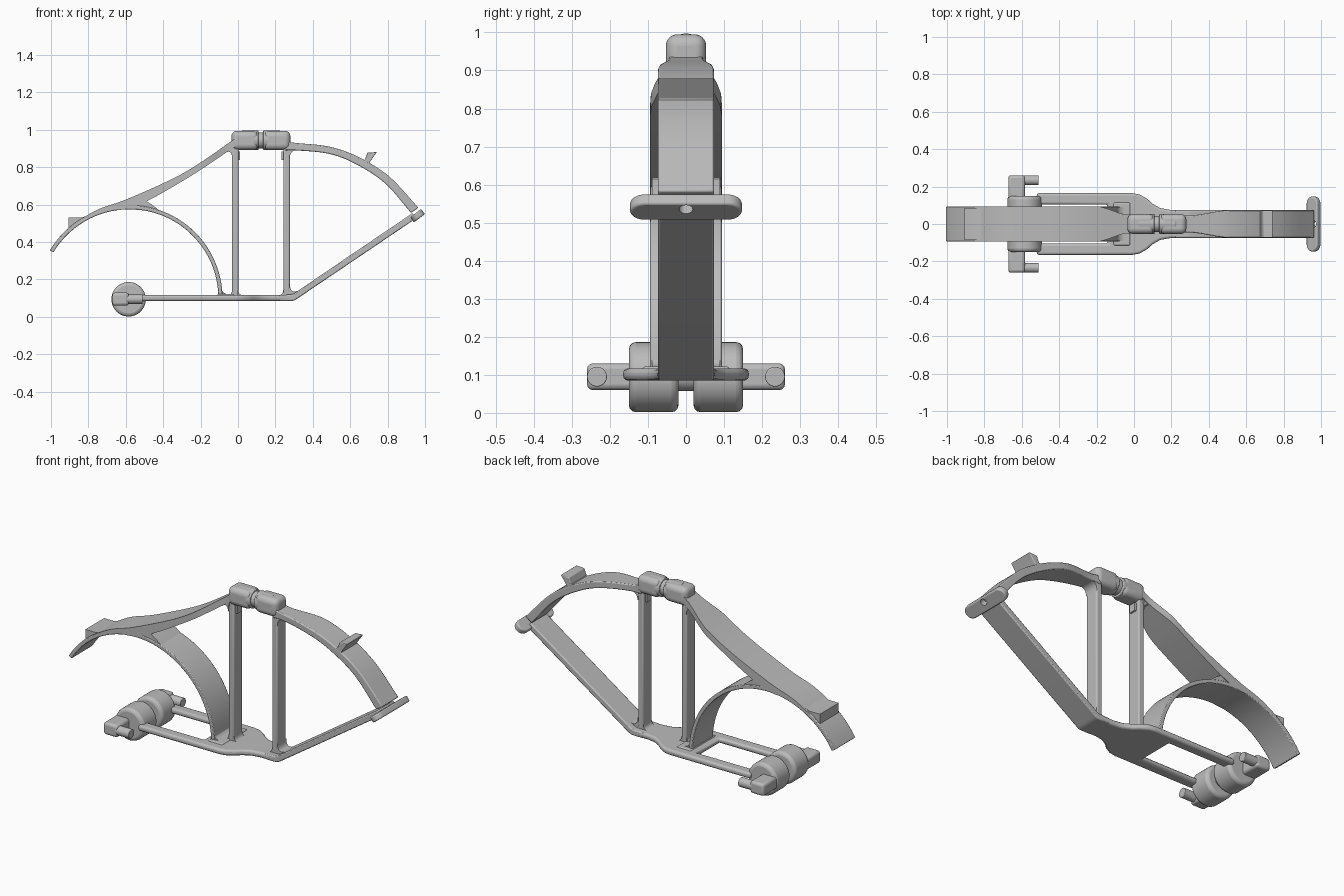
import bpy, bmesh
from math import sin, cos, pi, radians, sqrt
from mathutils import Vector, Matrix

if "Cube" in bpy.data.objects:
    bpy.data.objects.remove(bpy.data.objects["Cube"])

GREY = (0.5, 0.5, 0.5, 1)
grey = bpy.data.materials.new("plain grey")
grey.use_nodes = True
grey.diffuse_color = GREY
grey.node_tree.nodes["Principled BSDF"].inputs["Base Color"].default_value = GREY
parts = []


def finish(name, bm, bevel=0, segments=3):
    bmesh.ops.recalc_face_normals(bm, faces=bm.faces)
    mesh = bpy.data.meshes.new(name)
    bm.to_mesh(mesh)
    bm.free()
    ob = bpy.data.objects.new(name, mesh)
    bpy.context.collection.objects.link(ob)
    mesh.materials.append(grey)
    if bevel:
        m = ob.modifiers.new("soft edges", "BEVEL")
        m.width, m.segments, m.angle_limit = bevel, segments, radians(40)
    parts.append(ob)
    return ob


def prism(name, outline, start, depth, bevel=0, segments=3):
    """Extrude a closed outline of 3D points along depth."""
    bm = bmesh.new()
    face = bm.faces.new([bm.verts.new(Vector(p) + Vector(start)) for p in outline])
    ext = bmesh.ops.extrude_face_region(bm, geom=[face])
    verts = [g for g in ext["geom"] if isinstance(g, bmesh.types.BMVert)]
    bmesh.ops.translate(bm, verts=verts, vec=depth)
    return finish(name, bm, bevel, segments)


def side_prism(name, outline, w, bevel=0, segments=3):
    return prism(name, [(x, 0, z) for x, z in outline], (0, -w, 0), (0, 2 * w, 0), bevel, segments)


def box(name, x0, x1, y0, y1, z0, z1, bevel=0, segments=3):
    return prism(name, [(x0, y0, z0), (x1, y0, z0), (x1, y1, z0), (x0, y1, z0)],
                 (0, 0, 0), (0, 0, z1 - z0), bevel, segments)


def rod(name, centre, radius, length, axis, bevel=0):
    bm = bmesh.new()
    turn = Vector((0, 0, 1)).rotation_difference(Vector(axis)).to_matrix().to_4x4()
    bmesh.ops.create_cone(bm, cap_ends=True, segments=48, radius1=radius, radius2=radius,
                          depth=length, matrix=Matrix.Translation(centre) @ turn)
    return finish(name, bm, bevel)


def smooth_line(pts, steps=8):
    """Catmull-Rom interpolation through the points."""
    p = [Vector(q) for q in pts]
    p = [2 * p[0] - p[1]] + p + [2 * p[-1] - p[-2]]
    out = []
    for a, b, c, d in zip(p, p[1:], p[2:], p[3:]):
        for i in range(steps):
            t = i / steps
            out.append(0.5 * (2 * b + (c - a) * t + (2 * a - 5 * b + 4 * c - d) * t * t
                              + (3 * b - a - 3 * c + d) * t ** 3))
    return out + [p[-2]]


def ribbon(name, top, bottom, width, bevel=0.006):
    """Flat bar between two edge curves, its half width a function of x."""
    bm = bmesh.new()
    rings = []
    for t, b in zip(top, bottom):
        wt, wb = width(t[0]), width(b[0])
        rings.append([bm.verts.new(v) for v in ((t[0], -wt, t[1]), (t[0], wt, t[1]),
                                                (b[0], wb, b[1]), (b[0], -wb, b[1]))])
    for r, s in zip(rings, rings[1:]):
        for i in range(4):
            j = (i + 1) % 4
            bm.faces.new((r[i], r[j], s[j], s[i]))
    bm.faces.new(rings[0])
    bm.faces.new(rings[-1])
    return finish(name, bm, bevel, 2)


def fillet(name, corner, d1, d2, r, w):
    """Concave gusset filling the corner between two directions."""
    c, a, b = Vector(corner), Vector(d1).normalized() * r, Vector(d2).normalized() * r
    curve = [c + a * (1 - t) ** 2 + b * t * t for t in [i / 8 for i in range(9)]]
    back = c - (a + b) * 0.2
    side_prism(name, [back] + curve, w)


def ease(x, x0, x1, a, b):
    t = min(1, max(0, (x - x0) / (x1 - x0)))
    return a + (b - a) * t * t * (3 - 2 * t)


# Round wheel arch
def arc(r):
    return [(-0.58 + r * cos(a), 0.1 + r * sin(a))
            for a in [radians(149 - 147 * i / 56) for i in range(57)]]


ribbon("wheel_arch", arc(0.497), arc(0.475), lambda x: 0.094, 0.004)
side_prism("arch_step", [(-0.906, 0.465), (-0.906, 0.53), (-0.84, 0.53), (-0.78, 0.55), (-0.78, 0.535)], 0.085)

# Sweeping bar from the arch up to the top tube
ribbon("upper_bar",
       smooth_line([(-0.85, 0.518), (-0.74, 0.578), (-0.58, 0.635), (-0.286, 0.772), (-0.035, 0.94), (0, 0.965)]),
       smooth_line([(-0.84, 0.51), (-0.73, 0.565), (-0.55, 0.59), (-0.27, 0.742), (-0.03, 0.9), (0, 0.91)]),
       lambda x: ease(x, -0.2, -0.03, 0.094, 0.05))
side_prism("bar_web", [(-0.66, 0.58), (-0.6, 0.62), (-0.48, 0.655), (-0.487, 0.635),
                       (-0.485, 0.615), (-0.46, 0.6), (-0.41, 0.56), (-0.5, 0.57)], 0.09)

# Base plate with two rails around an open slot
half = [(-0.52, 0.105), (-0.52, 0.165), (-0.01, 0.165), (0.03, 0.158), (0.07, 0.135), (0.1, 0.108),
        (0.14, 0.085), (0.19, 0.076), (0.28, 0.074)]
half = [(-0.14, 0.105)] + half
outline = half + [(x, -y) for x, y in reversed(half)]
prism("base_plate", [(x, y, 0.085) for x, y in outline], (0, 0, 0), (0, 0, 0.032), 0.012)
box("arch_foot", -0.11, -0.02, -0.115, 0.115, 0.1, 0.122, 0.008)

# Hub drum with a central groove, and a side arm and peg on each end
rod("hub_core", (-0.585, 0, 0.097), 0.04, 0.1, (0, 1, 0))
for side, s in (("left", 1), ("right", -1)):
    rod("hub_drum_" + side, (-0.585, s * 0.085, 0.094), 0.092, 0.13, (0, 1, 0), 0.018)
    ya, yb = sorted((s * 0.13, s * 0.26))
    box("hub_arm_" + side, -0.672, -0.583, ya, yb, 0.06, 0.13, 0.015)
    rod("peg_" + side, (-0.555, s * 0.234, 0.095), 0.026, 0.09, (1, 0, 0), 0.003)

# Upright posts with rounded gussets
for name, x0, x1 in (("rear_post", -0.032, 0.002), ("front_post", 0.242, 0.277)):
    box(name, x0, x1, -0.04, 0.04, 0.1, 0.92, 0.008)
    for x, d in ((x0, -1), (x1, 1)):
        fillet(name + "_foot", (x, 0.115), (d, 0), (0, 1), 0.03, 0.038)
    box(name + "_tab", *((x1, x1 + 0.01) if x0 < 0 else (x0 - 0.01, x0)), -0.02, 0.02, 0.84, 0.885)
fillet("rear_top_gusset", (-0.032, 0.9), (-1, -0.6), (0, -1), 0.05, 0.045)
fillet("front_top_gusset", (0.277, 0.893), (1, 0), (0, -1), 0.045, 0.042)
fillet("arch_gusset", (-0.09, 0.12), (1, 0), (-0.1, 1), 0.05, 0.09)

# Split top tube
box("top_tube_rear", -0.035, 0.11, -0.053, 0.053, 0.892, 0.995, 0.03, 6).modifiers[0].limit_method = "ANGLE"
box("top_tube_front", 0.137, 0.28, -0.053, 0.053, 0.892, 0.995, 0.03, 6)
for x in (0.065, 0.18):
    rod("tube_sleeve", (x, 0, 0.944), 0.053, 0.09, (1, 0, 0), 0.004)
rod("tube_core", (0.123, 0, 0.944), 0.043, 0.1, (1, 0, 0))

# Curved front bar, its stop block and the straight lower strut
ribbon("front_bar",
       smooth_line([(0.25, 0.945), (0.3, 0.931), (0.49, 0.91), (0.65, 0.852), (0.81, 0.749), (0.965, 0.583)]),
       smooth_line([(0.25, 0.89), (0.31, 0.89), (0.48, 0.873), (0.62, 0.822), (0.783, 0.717), (0.925, 0.556)]),
       lambda x: ease(x, 0.28, 0.52, 0.045, 0.074))
side_prism("stop_block", [(0.66, 0.83), (0.678, 0.842), (0.692, 0.878), (0.742, 0.881), (0.703, 0.825), (0.71, 0.8)], 0.073, 0.004)
ribbon("lower_strut",
       [(0.22, 0.117), (0.285, 0.119), (0.3, 0.125), (0.32, 0.139), (0.935, 0.556)],
       [(0.22, 0.085), (0.28, 0.085), (0.295, 0.086), (0.312, 0.094), (0.95, 0.525)],
       lambda x: 0.074)
fillet("strut_gusset", (0.277, 0.117), (1, 0.5), (0, 1), 0.06, 0.04)

# Rounded crossbar at the tip, pierced by a hole
along, up = Vector((0.79, 0, 0.61)), Vector((-0.61, 0, 0.79))
centre = Vector((0.96, 0, 0.541))
pill = []
for i in range(48):
    a = 2 * pi * (i + 0.5) / 48
    y = 0.108 * (1 if cos(a) > 0 else -1) + 0.039 * cos(a)
    pill.append(centre + along * 0.037 * sin(a) + Vector((0, y, 0)))
bar = prism("tip_crossbar", pill, -up * 0.017, up * 0.034, 0.007)
cutter = rod("hole_cutter", centre + along * 0.012, 0.018, 0.2, up)
parts.remove(cutter)
cutter.hide_render = True
cutter.hide_viewport = True
cut = bar.modifiers.new("hole", "BOOLEAN")
cut.object, cut.operation = cutter, "DIFFERENCE"

# Smooth shading with crisp edges
bpy.ops.object.select_all(action="DESELECT")
for ob in parts:
    ob.select_set(True)
bpy.context.view_layer.objects.active = parts[0]
bpy.ops.object.shade_smooth_by_angle(angle=radians(35))
